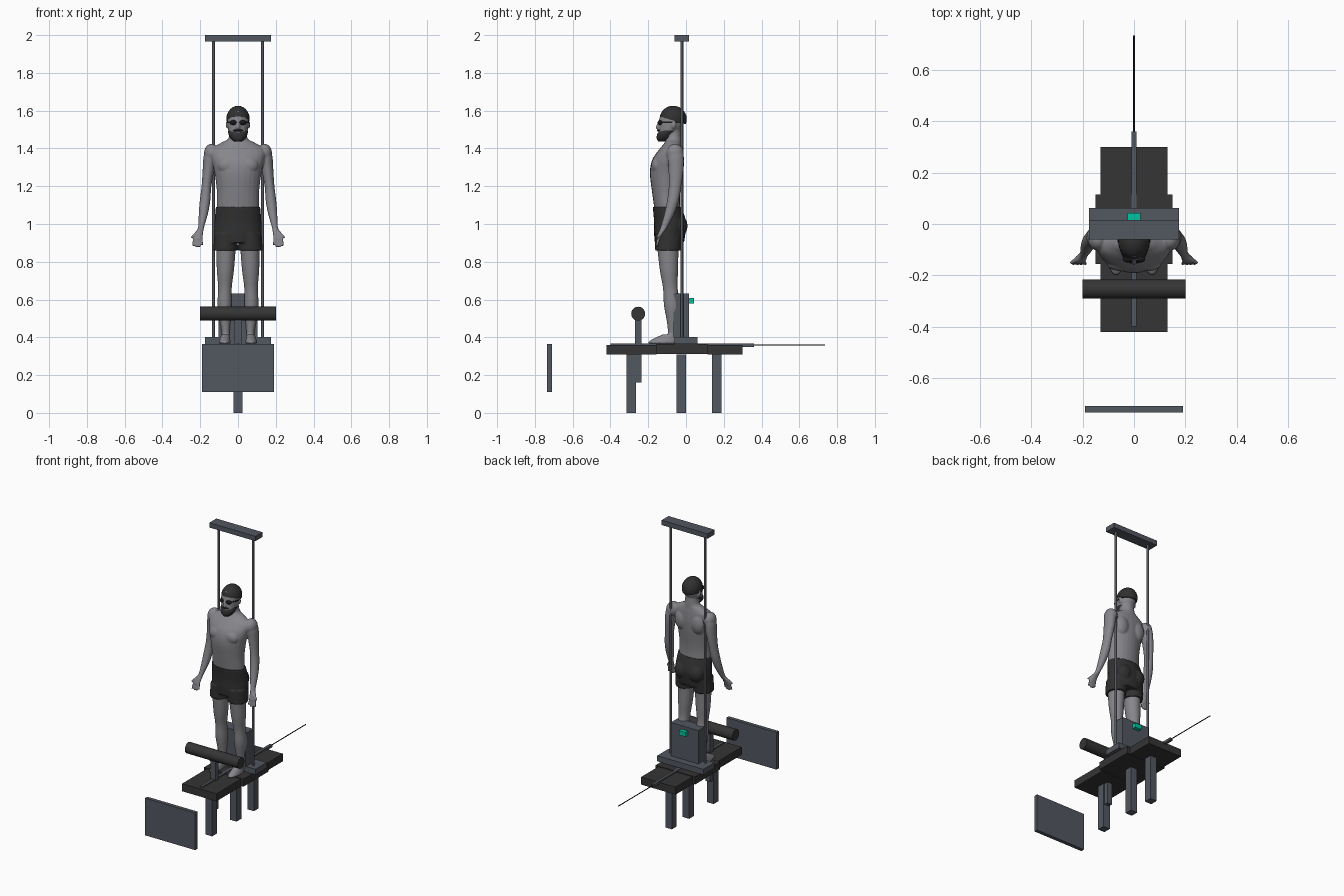
import bpy, bmesh
from math import pi, sin, cos
from mathutils import Matrix, Vector

if "Cube" in bpy.data.objects:
    bpy.data.objects.remove(bpy.data.objects["Cube"])


def material(name, r, g, b):
    m = bpy.data.materials.new(name)
    m.use_nodes = True
    m.diffuse_color = (r, g, b, 1)
    m.node_tree.nodes["Principled BSDF"].inputs["Base Color"].default_value = (r, g, b, 1)
    return m


skin = material("grey skin", .24, .24, .26)
steel = material("blue grey steel", .085, .095, .115)
pad = material("dark pad", .035, .035, .036)
cloth = material("black cloth", .03, .03, .03)
hair = material("dark hair", .03, .03, .031)
lens = material("goggle black", .01, .01, .012)
teal = material("teal", .0, .55, .36)


def finish(bm, name, mat, smooth=True):
    bmesh.ops.recalc_face_normals(bm, faces=bm.faces[:])
    mesh = bpy.data.meshes.new(name)
    bm.to_mesh(mesh)
    bm.free()
    mesh.materials.append(mat)
    ob = bpy.data.objects.new(name, mesh)
    bpy.context.scene.collection.objects.link(ob)
    if smooth:
        bpy.context.view_layer.objects.active = ob
        bpy.ops.object.select_all(action='DESELECT')
        ob.select_set(True)
        bpy.ops.object.shade_smooth_by_angle(angle=pi / 4)
    return ob


def box(name, mat, x, y, z):
    """Box from three (low, high) ranges."""
    spans = (x, y, z)
    bm = bmesh.new()
    size = Matrix.Diagonal([b - a for a, b in spans] + [1])
    place = Matrix.Translation([(a + b) / 2 for a, b in spans])
    bmesh.ops.create_cube(bm, size=1, matrix=place @ size)
    return finish(bm, name, mat, False)


def rod(name, mat, start, end, radius, sides=24):
    a, b = Vector(start), Vector(end)
    turn = (b - a).to_track_quat('Z', 'Y').to_matrix().to_4x4()
    bm = bmesh.new()
    bmesh.ops.create_cone(bm, cap_ends=True, segments=sides, radius1=radius, radius2=radius,
                          depth=(b - a).length, matrix=Matrix.Translation((a + b) / 2) @ turn)
    return finish(bm, name, mat)


def loft(bm, rows, side=1, sides=24, steps=5):
    """Skin smooth elliptical rings through rows of (x, y, z, rx, ry)."""
    rows = [Vector(r) for r in rows]
    path = []
    for i in range(len(rows) - 1):
        p, q = rows[i], rows[i + 1]
        before, after = rows[max(i - 1, 0)], rows[min(i + 2, len(rows) - 1)]
        for k in range(steps):
            t = k / steps
            path.append(p + (q - before) * t / 2 + (before * 2 - p * 5 + q * 4 - after) * t * t / 2
                        + (p * 3 - before - q * 3 + after) * t ** 3 / 2)
    path.append(rows[-1])
    rings = []
    for x, y, z, rx, ry in path:
        turns = [2 * pi * j / sides for j in range(sides)]
        rings.append([bm.verts.new((side * (x + rx * cos(a)), y + ry * sin(a), z)) for a in turns])
    for low, high in zip(rings, rings[1:]):
        for j in range(sides):
            n = (j + 1) % sides
            bm.faces.new((low[j], low[n], high[n], high[j]))
    bm.faces.new(rings[0])
    bm.faces.new(rings[-1])


def ball(bm, centre, radii, side=1):
    place = Matrix.Translation((side * centre[0], centre[1], centre[2]))
    bmesh.ops.create_uvsphere(bm, u_segments=24, v_segments=14, radius=1,
                              matrix=place @ Matrix.Diagonal((*radii, 1)))


def fuse(ob, voxel, rounds):
    r = ob.modifiers.new("fuse", 'REMESH')
    r.mode = 'VOXEL'
    r.voxel_size = voxel
    r.use_smooth_shade = True
    s = ob.modifiers.new("soften", 'SMOOTH')
    s.factor = .5
    s.iterations = rounds


# Bench planks, rail and cable
box("front_plank", pad, (-.13, .13), (-.42, -.155), (.308, .36))
box("middle_plank", pad, (-.15, .15), (-.155, .115), (.313, .365))
box("rear_plank", pad, (-.13, .13), (.115, .3), (.308, .36))
box("centre_rail", steel, (-.009, .009), (-.4, .36), (.35, .368))
rod("cable", lens, (0, .35, .36), (0, .735, .36), .003, 8)
for label, y in (("front", -.29), ("middle", -.025), ("rear", .163)):
    box(label + "_leg", steel, (-.025, .025), (y - .026, y + .026), (0, .31))

# Roller on its post, and the separate foot plate
box("roller_post", steel, (-.018, .018), (-.27, -.235), (.16, .51))
rod("roller", pad, (-.2, -.253, .525), (.2, -.253, .525), .037, 32)
box("foot_plate", steel, (-.19, .19), (-.735, -.71), (.11, .365))

# Weight tower with guide rods
box("tower_base", steel, (-.175, .175), (-.06, .062), (.365, .403))
box("weight_box", steel, (-.104, .104), (-.065, .015), (.4, .632))
box("indicator", teal, (-.025, .025), (.015, .042), (.578, .608))
box("top_bar", steel, (-.175, .175), (-.06, .015), (.967, 2)).scale.z = 1
bar = bpy.data.objects["top_bar"]
for v in bar.data.vertices:
    v.co.z = max(v.co.z, 1.967)
for label, x in (("left", .13), ("right", -.13)):
    rod(label + "_guide_rod", steel, (x, -.022, .37), (x, -.022, 1.98), .0075, 16)

# Body: torso, neck, head, limbs fused into one skin
body = bmesh.new()
loft(body, [(0, -.085, .96, .11, .07), (0, -.1, 1.09, .112, .069), (0, -.105, 1.17, .112, .075),
            (0, -.105, 1.27, .124, .086), (0, -.097, 1.34, .14, .082), (0, -.08, 1.395, .142, .062),
            (0, -.068, 1.43, .09, .046), (0, -.065, 1.455, .05, .042), (0, -.07, 1.52, .042, .042)])
loft(body, [(0, -.118, 1.445, .025, .026), (0, -.102, 1.47, .044, .046), (0, -.083, 1.51, .054, .062),
            (0, -.075, 1.56, .056, .066), (0, -.075, 1.6, .042, .05)])
loft(body, [(0, -.143, 1.502, .011, .014), (0, -.143, 1.512, .011, .017), (0, -.14, 1.545, .006, .008)])
for s in (1, -1):
    ball(body, (.052, -.15, 1.31), (.056, .034, .045), s)
    ball(body, (.06, -.045, 1.33), (.05, .036, .07), s)
    ball(body, (.057, -.065, 1.525), (.008, .012, .02), s)
    ball(body, (.14, -.058, 1.375), (.04, .046, .05), s)
    # Arm and palm
    loft(body, [(.135, -.055, 1.4, .03, .035), (.148, -.055, 1.36, .034, .043), (.156, -.053, 1.29, .031, .04),
                (.167, -.058, 1.2, .026, .033), (.175, -.07, 1.12, .028, .031), (.184, -.09, 1.05, .024, .026),
                (.196, -.118, .98, .016, .018), (.208, -.135, .95, .024, .013), (.213, -.146, .918, .025, .011)], s)
    # Fingers and thumb
    for k, tip in enumerate((.888, .878, .876, .884)):
        x = .195 + .012 * k
        loft(body, [(x, -.145, .925, .007, .009), (x + .004 * (k - 1.5), -.155, tip, .006, .007)], s, 10, 2)
    loft(body, [(.216, -.135, .958, .01, .01), (.247, -.152, .926, .007, .008)], s, 10, 2)
    # Leg and foot
    loft(body, [(.064, -.095, .95, .054, .066), (.064, -.095, .86, .051, .056), (.067, -.09, .75, .045, .048),
                (.069, -.083, .66, .036, .039), (.071, -.073, .57, .038, .044), (.068, -.069, .48, .028, .032),
                (.065, -.07, .42, .021, .026), (.065, -.07, .37, .024, .032)], s)
    loft(body, [(.07, -.122, .367, .032, .078), (.07, -.12, .382, .03, .072), (.067, -.09, .415, .02, .036)], s)
fuse(finish(body, "swimmer_body", skin), .005, 3)

# Swim shorts
shorts = bmesh.new()
loft(shorts, [(0, -.088, .9, .121, .077), (0, -.086, .95, .126, .083), (0, -.084, 1.01, .124, .085),
              (0, -.1, 1.09, .118, .076)], 1, 32)
for s in (1, -1):
    ball(shorts, (.05, -.04, .99), (.055, .048, .06), s)
    loft(shorts, [(.067, -.096, .86, .064, .068), (.065, -.093, .95, .06, .072)], s)
fuse(finish(shorts, "swim_shorts", cloth), .005, 2)

# Swim cap, cut by a plane that drops toward the nape
cap = bmesh.new()
ball(cap, (0, -.068, 1.555), (.062, .072, .071))
bmesh.ops.bisect_plane(cap, geom=cap.verts[:] + cap.edges[:] + cap.faces[:],
                       plane_co=(0, -.068, 1.548), plane_no=(0, .3, 1), clear_inner=True)
bmesh.ops.holes_fill(cap, edges=[e for e in cap.edges if e.is_boundary])
finish(cap, "swim_cap", cloth)

# Beard and moustache
beard = bmesh.new()
loft(beard, [(0, -.122, 1.437, .02, .025), (0, -.116, 1.452, .038, .039), (0, -.107, 1.475, .05, .046),
             (0, -.088, 1.495, .054, .052)])
ball(beard, (0, -.14, 1.495), (.026, .013, .007))
finish(beard, "beard", hair)

# Goggles with strap
for s, label in ((1, "left"), (-1, "right")):
    eye = bmesh.new()
    ball(eye, (.024, -.137, 1.537), (.02, .013, .013), s)
    finish(eye, label + "_goggle", lens)
strap = bmesh.new()
loft(strap, [(0, -.074, 1.534, .06, .07), (0, -.074, 1.542, .06, .07)], 1, 40, 1)
finish(strap, "goggle_strap", lens)
